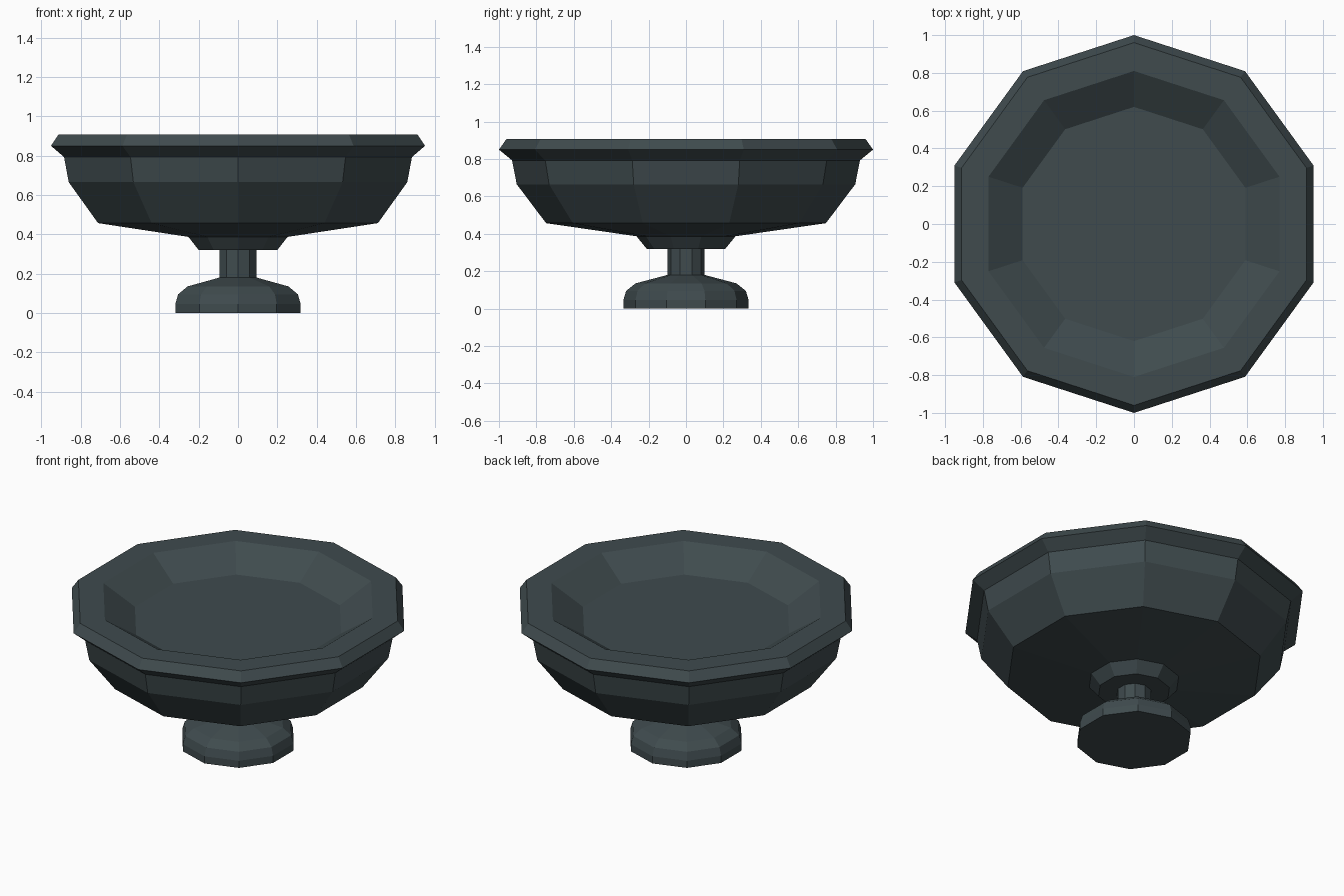
import bpy, bmesh, math

if "Cube" in bpy.data.objects:
    bpy.data.objects.remove(bpy.data.objects["Cube"])

SIDES = 10


def material(name, rgb):
    m = bpy.data.materials.new(name)
    m.diffuse_color = (*rgb, 1.0)
    m.use_nodes = True
    m.node_tree.nodes["Principled BSDF"].inputs["Base Color"].default_value = m.diffuse_color
    return m


slate = material("dark slate", (0.050, 0.070, 0.076))


def lathe(name, profile, mat):
    """Spin a (radius, z) profile into a closed ten-sided solid, a corner facing +y."""
    bm = bmesh.new()
    angles = [math.pi / 2 + 2 * math.pi * i / SIDES for i in range(SIDES)]
    rings = [[bm.verts.new((r * math.cos(a), r * math.sin(a), z)) for a in angles]
             for r, z in profile]
    for low, high in zip(rings, rings[1:]):
        for i in range(SIDES):
            j = (i + 1) % SIDES
            bm.faces.new((low[i], low[j], high[j], high[i]))
    bm.faces.new(rings[0][::-1])
    bm.faces.new(rings[-1])
    bm.normal_update()
    mesh = bpy.data.meshes.new(name)
    bm.to_mesh(mesh)
    bm.free()
    mesh.materials.append(mat)
    ob = bpy.data.objects.new(name, mesh)
    bpy.context.collection.objects.link(ob)
    return ob


# Foot, stem and collar in one turned pedestal, flowing into the bowl,
# over the rim and down to the sunken floor
lathe("pedestal_bowl", [
    (0.335, 0.0), (0.335, 0.045), (0.32, 0.095), (0.27, 0.135), (0.10, 0.18),  # foot
    (0.10, 0.32),                                                             # stem
    (0.21, 0.32), (0.265, 0.387),                                             # collar
    (0.748, 0.457), (0.905, 0.665), (0.93, 0.793),                            # bowl
    (1.0, 0.85), (0.96, 0.907), (0.81, 0.907),                                # rim
    (0.62, 0.782),                                                            # floor
], slate)
